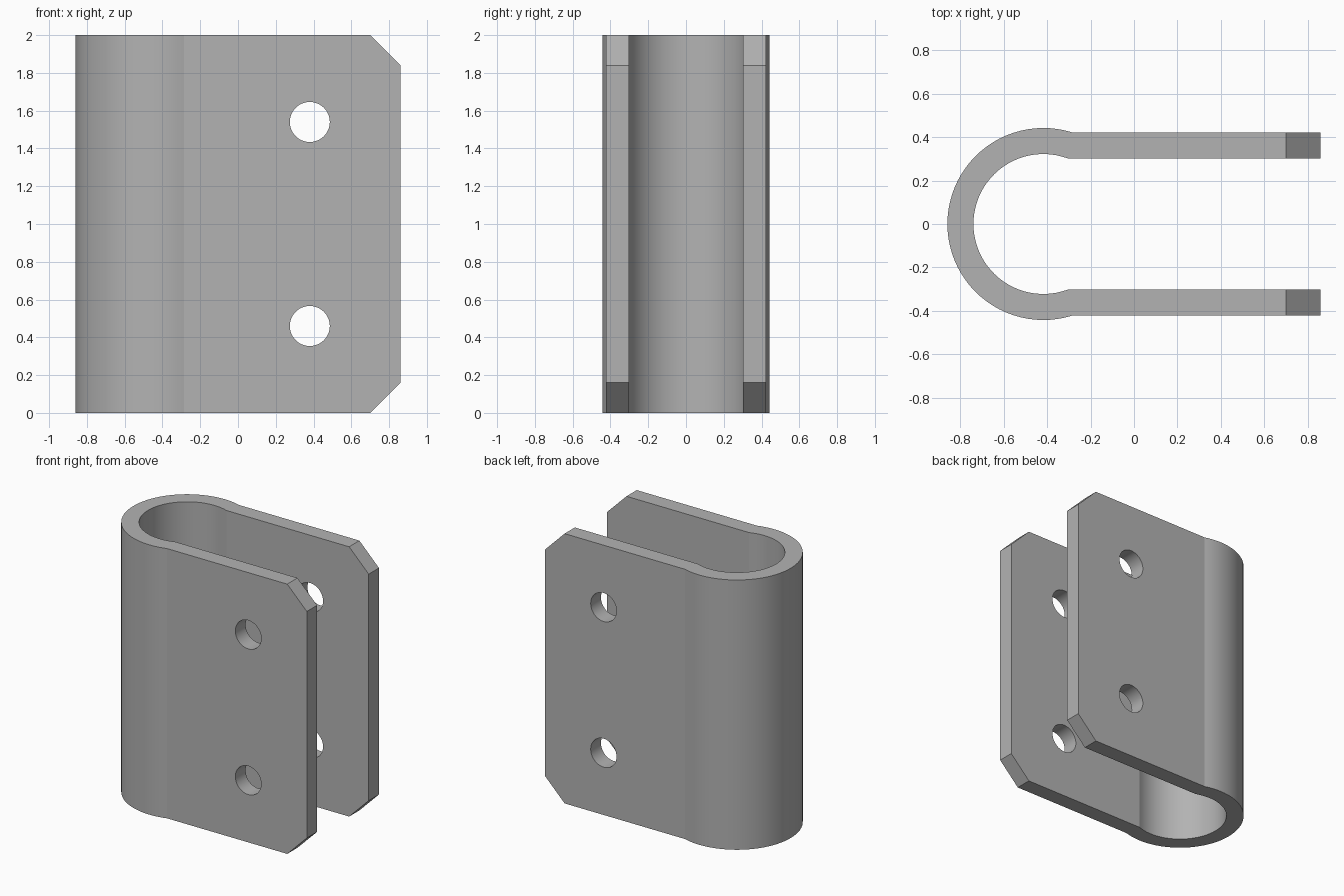
import bpy, bmesh, math

cube = bpy.data.objects.get("Cube")
if cube:
    bpy.data.objects.remove(cube, do_unlink=True)

HEIGHT, END_X, BEND_X = 2.0, 0.86, -0.4175
OUTER_R, INNER_R = 0.4425, 0.3225
OUTER_Y, INNER_Y = 0.4225, 0.3025
CHAMFER, HOLE_R, HOLE_X = 0.16, 0.106, 0.38

steel = bpy.data.materials.new("plain grey steel")
steel.use_nodes = True
grey = (0.45, 0.45, 0.45, 1)
steel.diffuse_color = grey
steel.node_tree.nodes["Principled BSDF"].inputs["Base Color"].default_value = grey


def bend(radius, leg_y, steps=48):
    """Arc round the closed end, from the back leg to the front leg."""
    start = math.asin(leg_y / radius)
    sweep = 2 * (math.pi - start)
    return [(BEND_X + radius * math.cos(start + sweep * i / steps),
             radius * math.sin(start + sweep * i / steps)) for i in range(steps + 1)]


# Clip body: U-shaped profile extruded upward
outline = [(END_X, OUTER_Y)] + bend(OUTER_R, OUTER_Y) + [(END_X, -OUTER_Y), (END_X, -INNER_Y)]
outline += bend(INNER_R, INNER_Y)[::-1] + [(END_X, INNER_Y)]
bm = bmesh.new()
base = bm.faces.new([bm.verts.new((x, y, 0)) for x, y in outline])
top = bmesh.ops.extrude_face_region(bm, geom=[base])["geom"]
bmesh.ops.translate(bm, vec=(0, 0, HEIGHT),
                    verts=[g for g in top if isinstance(g, bmesh.types.BMVert)])
bmesh.ops.recalc_face_normals(bm, faces=bm.faces)

# Chamfered corners at the free ends of both legs
corners = [e for e in bm.edges
           if all(v.co.x > END_X - 0.001 for v in e.verts)
           and abs(e.verts[0].co.z - e.verts[1].co.z) < 0.001]
bmesh.ops.bevel(bm, geom=corners, offset=CHAMFER, segments=1, affect='EDGES')
mesh = bpy.data.meshes.new("clip_body")
bm.to_mesh(mesh)
bm.free()
mesh.materials.append(steel)
clip = bpy.data.objects.new("clip_body", mesh)
bpy.context.collection.objects.link(clip)

# Bolt holes through both legs
for name, z in (("lower_hole_cutter", 0.46), ("upper_hole_cutter", 1.54)):
    bpy.ops.mesh.primitive_cylinder_add(vertices=48, radius=HOLE_R, depth=1.2,
                                        location=(HOLE_X, 0, z),
                                        rotation=(math.pi / 2, 0, 0))
    cutter = bpy.context.object
    cutter.name = name
    cutter.hide_render = True
    cutter.data.materials.append(steel)
    cut = clip.modifiers.new(name, 'BOOLEAN')
    cut.operation, cut.solver, cut.object = 'DIFFERENCE', 'EXACT', cutter
    bpy.ops.object.select_all(action='DESELECT')
    clip.select_set(True)
    bpy.context.view_layer.objects.active = clip
    bpy.ops.object.modifier_apply(modifier=cut.name)
    bpy.data.objects.remove(cutter, do_unlink=True)

# Smooth bend and bores, crisp edges elsewhere
bpy.ops.object.shade_smooth_by_angle(angle=math.radians(12))
